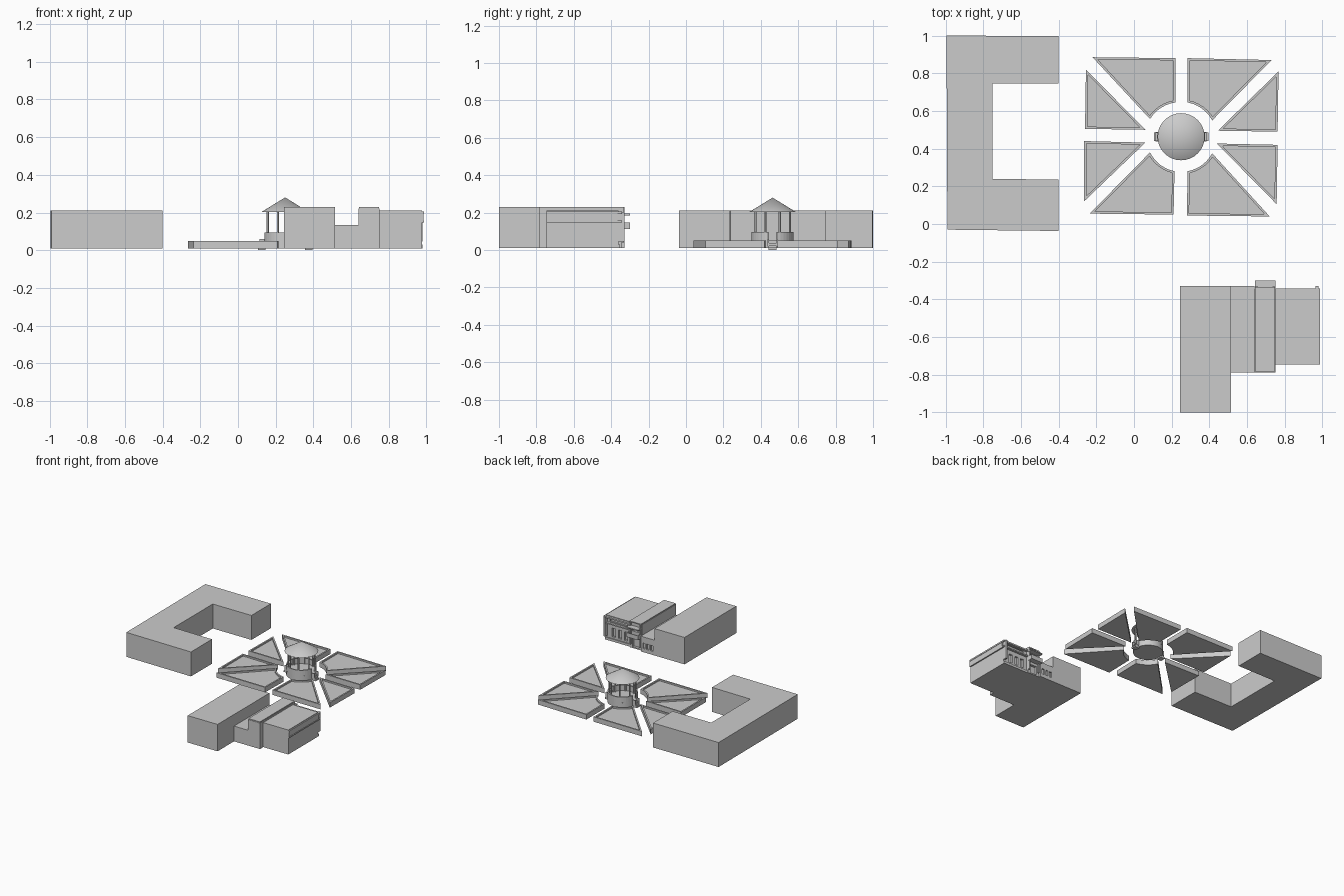
import bpy, bmesh
from math import sin, cos, pi, radians, atan2, hypot

if "Cube" in bpy.data.objects:
    bpy.data.objects.remove(bpy.data.objects["Cube"])


def finish(bm, name):
    bmesh.ops.recalc_face_normals(bm, faces=bm.faces)
    me = bpy.data.meshes.new(name)
    bm.to_mesh(me)
    bm.free()
    ob = bpy.data.objects.new(name, me)
    bpy.context.collection.objects.link(ob)
    return ob


def prism(name, pts, z0, z1, rim=0, sink=0):
    """Extrude an outline; optionally sink the top inside a rim."""
    bm = bmesh.new()
    base = bm.faces.new([bm.verts.new((x, y, z0)) for x, y in pts])
    ext = bmesh.ops.extrude_face_region(bm, geom=[base], use_keep_orig=True)["geom"]
    for v in ext:
        if isinstance(v, bmesh.types.BMVert):
            v.co.z = z1
    top = [f for f in ext if isinstance(f, bmesh.types.BMFace)]
    bmesh.ops.recalc_face_normals(bm, faces=bm.faces)
    if rim:
        bmesh.ops.inset_region(bm, faces=top, thickness=rim, use_even_offset=True)
        ex = bmesh.ops.extrude_face_region(bm, geom=top)["geom"]
        for v in ex:
            if isinstance(v, bmesh.types.BMVert):
                v.co.z -= sink
        bmesh.ops.delete(bm, geom=[f for f in top if f.is_valid], context='FACES')
    return finish(bm, name)


def box(name, x0, x1, y0, y1, z0, z1):
    return prism(name, [(x0, y0), (x1, y0), (x1, y1), (x0, y1)], z0, z1)


def cone(name, x, y, r0, r1, z0, z1, n=32, smooth=True):
    bm = bmesh.new()
    bmesh.ops.create_cone(bm, cap_ends=True, segments=n, radius1=r0, radius2=r1, depth=z1 - z0)
    bmesh.ops.translate(bm, verts=bm.verts, vec=(x, y, (z0 + z1) / 2))
    bmesh.ops.remove_doubles(bm, verts=bm.verts, dist=1e-5)
    ob = finish(bm, name)
    if smooth:
        bpy.ops.object.select_all(action='DESELECT')
        ob.select_set(True)
        bpy.context.view_layer.objects.active = ob
        bpy.ops.object.shade_smooth_by_angle(angle=radians(30))
    return ob


def cut(target, boxes):
    """Recess window and door openings."""
    for i, b in enumerate(boxes):
        c = box(target.name + "_opening_cutter", *b)
        c.hide_render = True
        c.hide_viewport = False
        c.display_type = 'WIRE'
        m = target.modifiers.new("opening_%d" % i, 'BOOLEAN')
        m.object = c
        m.operation = 'DIFFERENCE'
        m.solver = 'EXACT'


G = 0.01                      # ground level of the buildings
CX, CY = 0.25, 0.463          # centre of the garden

# U-shaped building
prism("courtyard_building", [(-.995, 1), (-.40, .997), (-.40, .745), (-.75, .745),
                             (-.75, .24), (-.40, .235), (-.40, -.037), (-.99, -.03)], G, .21)

# Garden beds: quads with a curved inner edge, then pointed triangles
quads = [[(-.22, .885), (.22, .88), (.22, .645), (.085, .557)],
         [(.73, .87), (.285, .88), (.285, .645), (.415, .55)],
         [(.72, .04), (.28, .045), (.285, .28), (.415, .375)],
         [(-.235, .055), (.21, .05), (.215, .28), (.085, .38)]]
for a, b, c, d in quads:
    t0, t1 = (atan2(p[1] - CY, p[0] - CX) for p in (c, d))
    if t1 - t0 > pi:
        t1 -= 2 * pi
    elif t0 - t1 > pi:
        t1 += 2 * pi
    r0, r1 = (hypot(p[0] - CX, p[1] - CY) for p in (c, d))
    arc = []
    for i in range(7):
        k = i / 6
        t, r = t0 + (t1 - t0) * k, r0 + (r1 - r0) * k
        arc.append((CX + r * cos(t), CY + r * sin(t)))
    prism("garden_bed", [a, b] + arc, G, .05, .012, .012)
for tri in ([(.767, .81), (.762, .49), (.445, .495)],
            [(.762, .42), (.757, .105), (.44, .427)],
            [(-.265, .44), (-.265, .12), (.06, .432)],
            [(-.255, .82), (-.26, .505), (.06, .50)]):
    prism("garden_bed", tri, G, .05, .012, .012)

# Pavilion: floor, two curved parapets, posts, roof
cone("pavilion_floor", CX, CY, .113, .113, G, .05)
for side in (0, pi):
    ang = [side + radians(12 + 156 * i / 16) for i in range(17)]
    ring = [(CX + .113 * cos(t), CY + .113 * sin(t)) for t in ang]
    ring += [(CX + .103 * cos(t), CY + .103 * sin(t)) for t in reversed(ang)]
    prism("pavilion_parapet", ring, .05, .095)
for i in range(8):
    t = radians(22.5 + 45 * i)
    cone("pavilion_post", CX + .1 * cos(t), CY + .1 * sin(t), .006, .006, .05, .21, 12)
cone("pavilion_roof", CX, CY, .125, 0, .203, .28, 32)

# Pavilion steps on both sides
for s in (-1, 1):
    for i in range(4):
        xa, xb = CX + s * .105, CX + s * (.145 - .009 * i)
        box("step", min(xa, xb), max(xa, xb), CY - .022, CY + .022, .0125 * i, .0125 * (i + 1))
    for e in (-.023, .023):
        xa, xb = CX + s * .108, CX + s * .135
        box("step_side", min(xa, xb), max(xa, xb), CY + e - .003, CY + e + .003, .02, .06)

# Stepped building: tall wing, low link, tower, main block
box("tall_wing", .245, .515, -1, -.33, G, .23)
link = box("low_link", .515, .64, -.787, -.33, G, .135)
tower = box("entrance_tower", .64, .75, -.787, -.345, G, .222)
main = box("main_block", .75, .977, -.745, -.36, G, .21)
box("tower_cap", .643, .747, -.784, -.335, .222, .23)

# Openings in the rear face
cut(link, [(x, x + .022, -.342, -.31, .04, .085) for x in (.53, .565, .60)])
cut(main, [(x, x + .03, -.375, -.34, .045, .115) for x in (.78, .835, .89)]
    + [(.78, .94, -.372, -.34, .165, .19)])
cut(tower, [(.665, .725, -.365, -.33, .02, .09), (.665, .725, -.36, -.33, .15, .18)])

# Ledges wrapping the main block, and its end fin
for z0, z1 in ((.147, .157), (.193, .205)):
    box("ledge", .75, .987, -.745, -.342, z0, z1)
box("upper_side_panel", .977, .984, -.745, -.365, .155, .195)
box("end_fin", .962, .978, -.36, -.33, .045, .203)
box("plinth", .75, .978, -.36, -.352, G, .03)

# Balcony and canopy over the entrance
box("balcony_floor", .643, .75, -.345, -.30, .112, .12)
box("balcony_front", .643, .75, -.306, -.30, .12, .147)
for x in (.643, .744):
    box("balcony_side", x, x + .006, -.345, -.306, .12, .147)
box("entrance_canopy", .643, .75, -.345, -.30, .185, .194)
for x in (.645, .735):
    box("entrance_pier", x, x + .012, -.345, -.332, .04, .222)
